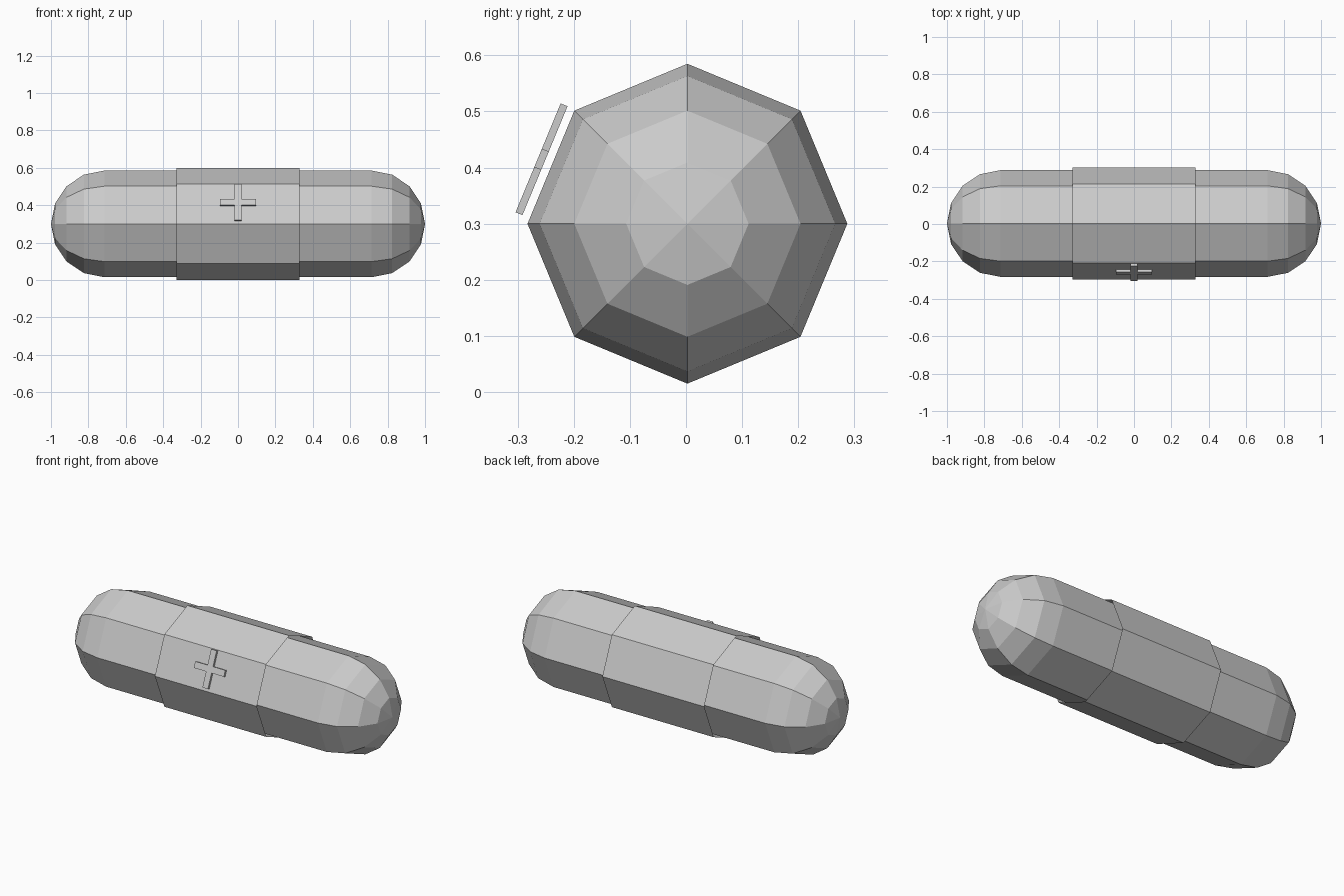
import bpy
import bmesh
from math import sin, cos, pi, radians
from mathutils import Matrix, Vector

if "Cube" in bpy.data.objects:
    bpy.data.objects.remove(bpy.data.objects["Cube"])

CY, CZ = 0.0025, 0.30      # axis of the capsule
R = 0.285                  # body radius
SIDES = 8


def make_object(name, bm):
    bmesh.ops.recalc_face_normals(bm, faces=bm.faces)
    mesh = bpy.data.meshes.new(name)
    bm.to_mesh(mesh)
    bm.free()
    obj = bpy.data.objects.new(name, mesh)
    bpy.context.collection.objects.link(obj)
    return obj


def lathe_x(name, profile):
    """Spin (x, radius) points round the long axis; radius 0 makes a pole."""
    bm = bmesh.new()
    rings = []
    for x, r in profile:
        n = SIDES if r > 0 else 1
        rings.append([bm.verts.new((x, CY + r * cos(2 * pi * i / SIDES),
                                    CZ + r * sin(2 * pi * i / SIDES))) for i in range(n)])
    for a, b in zip(rings, rings[1:]):
        for i in range(SIDES):
            j = (i + 1) % SIDES
            if len(a) == 1:
                bm.faces.new((a[0], b[j], b[i]))
            elif len(b) == 1:
                bm.faces.new((a[i], a[j], b[0]))
            else:
                bm.faces.new((a[i], a[j], b[j], b[i]))
    return make_object(name, bm)


# Capsule body with rounded ends
half = [(1 - R + R * cos(k * pi / 8), R * sin(k * pi / 8) if k else 0) for k in range(5)]
lathe_x("capsule_body", [(-x, r) for x, r in half] + half[::-1])

# Open sleeve around the middle
sleeve = lathe_x("middle_sleeve", [(-0.33, 0.30), (0.33, 0.30)])
bm = bmesh.new()
bm.from_mesh(sleeve.data)
for f in bm.faces:         # open tube: make the normals face outwards
    c = f.calc_center_median()
    if f.normal.dot(Vector((0, c.y - CY, c.z - CZ))) < 0:
        f.normal_flip()
bm.to_mesh(sleeve.data)
bm.free()

# Raised plus sign on the upper front facet
L, H, W, T = 0.0975, 0.105, 0.0178, 0.0133
outline = [(W, W), (W, H), (-W, H), (-W, W), (-L, W), (-L, -W),
           (-W, -W), (-W, -H), (W, -H), (W, -W), (L, -W), (L, W)]
bm = bmesh.new()
face = bm.faces.new([bm.verts.new((x, y, 0)) for x, y in outline])
ext = bmesh.ops.extrude_face_region(bm, geom=[face])
bmesh.ops.translate(bm, verts=[v for v in ext["geom"] if isinstance(v, bmesh.types.BMVert)],
                    vec=(0, 0, T))
bmesh.ops.transform(bm, verts=bm.verts, matrix=Matrix.Translation((0, -0.2513, 0.4123))
                    @ Matrix.Rotation(radians(67.5), 4, 'X'))
make_object("plus_sign", bm)
